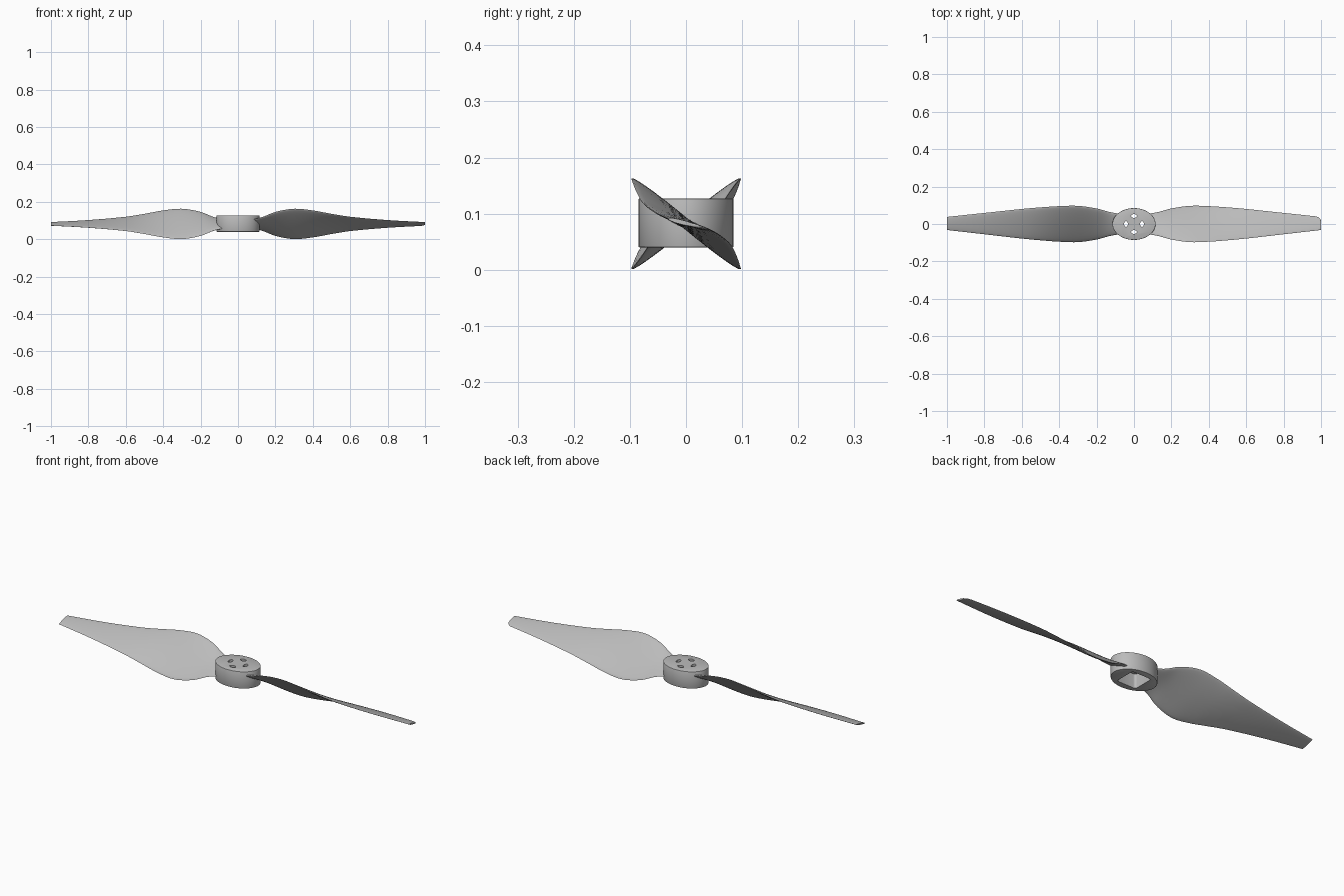
import bpy, bmesh, math
from mathutils import Vector

if "Cube" in bpy.data.objects:
    bpy.data.objects.remove(bpy.data.objects["Cube"])

grey = bpy.data.materials.new("matte grey")
grey.use_nodes = True
grey.diffuse_color = (0.5, 0.5, 0.5, 1)
grey.node_tree.nodes["Principled BSDF"].inputs["Base Color"].default_value = (0.5, 0.5, 0.5, 1)

MID_Z = 0.082
# Blade stations: span, half chord in y, half rise in z, half thickness
STATIONS = [(0.08, 0.055, 0.024, 0.009), (0.13, 0.064, 0.036, 0.009),
            (0.20, 0.083, 0.064, 0.009), (0.30, 0.097, 0.081, 0.009),
            (0.40, 0.095, 0.072, 0.008), (0.50, 0.088, 0.054, 0.007),
            (0.60, 0.079, 0.038, 0.006), (0.80, 0.057, 0.020, 0.005),
            (1.00, 0.035, 0.009, 0.004)]


def station_at(x):
    """Smoothly interpolate the blade stations at span x."""
    rows = [Vector(s) for s in STATIONS]
    last = len(rows) - 1
    i = max(k for k in range(last) if rows[k][0] <= x)
    a, b = rows[i], rows[i + 1]
    span = b[0] - a[0]
    t = (x - a[0]) / span

    def slope(k):
        lo, hi = rows[max(k - 1, 0)], rows[min(k + 1, last)]
        return (hi - lo) / (hi[0] - lo[0])
    return ((2*t**3 - 3*t**2 + 1) * a + (t**3 - 2*t**2 + t) * span * slope(i)
            + (3*t**2 - 2*t**3) * b + (t**3 - t**2) * span * slope(i + 1))


def finish(bm, name, angle=40):
    bmesh.ops.recalc_face_normals(bm, faces=bm.faces)
    mesh = bpy.data.meshes.new(name)
    bm.to_mesh(mesh)
    bm.free()
    obj = bpy.data.objects.new(name, mesh)
    bpy.context.collection.objects.link(obj)
    mesh.materials.append(grey)
    smooth(obj, angle)
    return obj


def smooth(obj, angle):
    bpy.ops.object.select_all(action="DESELECT")
    obj.select_set(True)
    bpy.context.view_layer.objects.active = obj
    bpy.ops.object.shade_smooth_by_angle(angle=math.radians(angle))


def blade(name, side, round_tip):
    """Loft twisted lens sections; side -1 turns the blade half a turn."""
    bm = bmesh.new()
    rings, count, corner = [], 28, 0.03
    spans = [0.08 + 0.89 * k / 48 for k in range(49)]
    spans += [0.97 + corner * math.sin(k * math.pi / 12) for k in range(1, 7)]
    for x in spans:
        _, hy, hz, thick = station_at(min(x, 0.99999))
        normal = Vector((hz, hy)).normalized()
        # Trim the trailing corner at the rounded tip
        top = 1.0
        if round_tip and x > 0.97:
            drop = corner - math.sqrt(max(corner**2 - (x - 0.97)**2, 0))
            top -= 0.8 * drop / hy
        ring = []
        for k in range(count):
            a = 2 * math.pi * k / count
            u = (math.cos(a) + 1) / 2 * (top + 1) - 1
            y = u * hy + thick * math.sin(a) * normal.x
            z = -u * hz + thick * math.sin(a) * normal.y
            shift = 0.003 * max(x - 0.3, 0) / 0.7
            ring.append(bm.verts.new((side * x, side * y + shift, MID_Z + z)))
        rings.append(ring)
    for r, s in zip(rings, rings[1:]):
        for k in range(count):
            j = (k + 1) % count
            bm.faces.new((r[k], r[j], s[j], s[k]))
    bm.faces.new(rings[0])
    bm.faces.new(rings[-1])
    return finish(bm, name)


def oval(name, rx, ry, low, high, x=0, y=0, segments=64, bevel=0):
    """Upright oval cylinder."""
    bm = bmesh.new()
    bmesh.ops.create_cone(bm, cap_ends=True, segments=segments,
                          radius1=1, radius2=1, depth=high - low)
    for v in bm.verts:
        v.co = (v.co.x * rx + x, v.co.y * ry + y, v.co.z + (low + high) / 2)
    if bevel:
        rims = [e for e in bm.edges if abs(e.verts[0].co.z - e.verts[1].co.z) < 1e-5]
        bmesh.ops.bevel(bm, geom=rims, offset=bevel, segments=2,
                        profile=0.5, affect="EDGES")
    return finish(bm, name)


def box(name, half, low, high):
    bm = bmesh.new()
    bmesh.ops.create_cube(bm, size=2)
    for v in bm.verts:
        v.co = (v.co.x * half, v.co.y * half, high if v.co.z > 0 else low)
    uprights = [e for e in bm.edges if abs(e.verts[0].co.z - e.verts[1].co.z) > 1e-3]
    bmesh.ops.bevel(bm, geom=uprights, offset=0.012, segments=4,
                    profile=0.5, affect="EDGES")
    return finish(bm, name)


# Blades
blade("left_blade", 1, True)
blade("right_blade", -1, False)

# Hub with a pocket underneath and four holes through the top plate
hub = oval("hub", 0.115, 0.085, 0.04, 0.127, bevel=0.002)
cutters = [box("pocket_cutter", 0.054, 0.0, 0.112)]
for k in range(4):
    dx, dy = round(math.cos(k * math.pi / 2)), round(math.sin(k * math.pi / 2))
    cutters.append(oval("hole_cutter", 0.010 + 0.006 * abs(dy), 0.010 + 0.006 * abs(dx),
                        0.10, 0.2, 0.043 * dx, 0.043 * dy, 20))
for cutter in cutters:
    cut = hub.modifiers.new("cut", "BOOLEAN")
    cut.operation, cut.solver, cut.object = "DIFFERENCE", "EXACT", cutter
    bpy.context.view_layer.objects.active = hub
    bpy.ops.object.modifier_apply(modifier=cut.name)
    bpy.data.objects.remove(cutter)
smooth(hub, 30)
